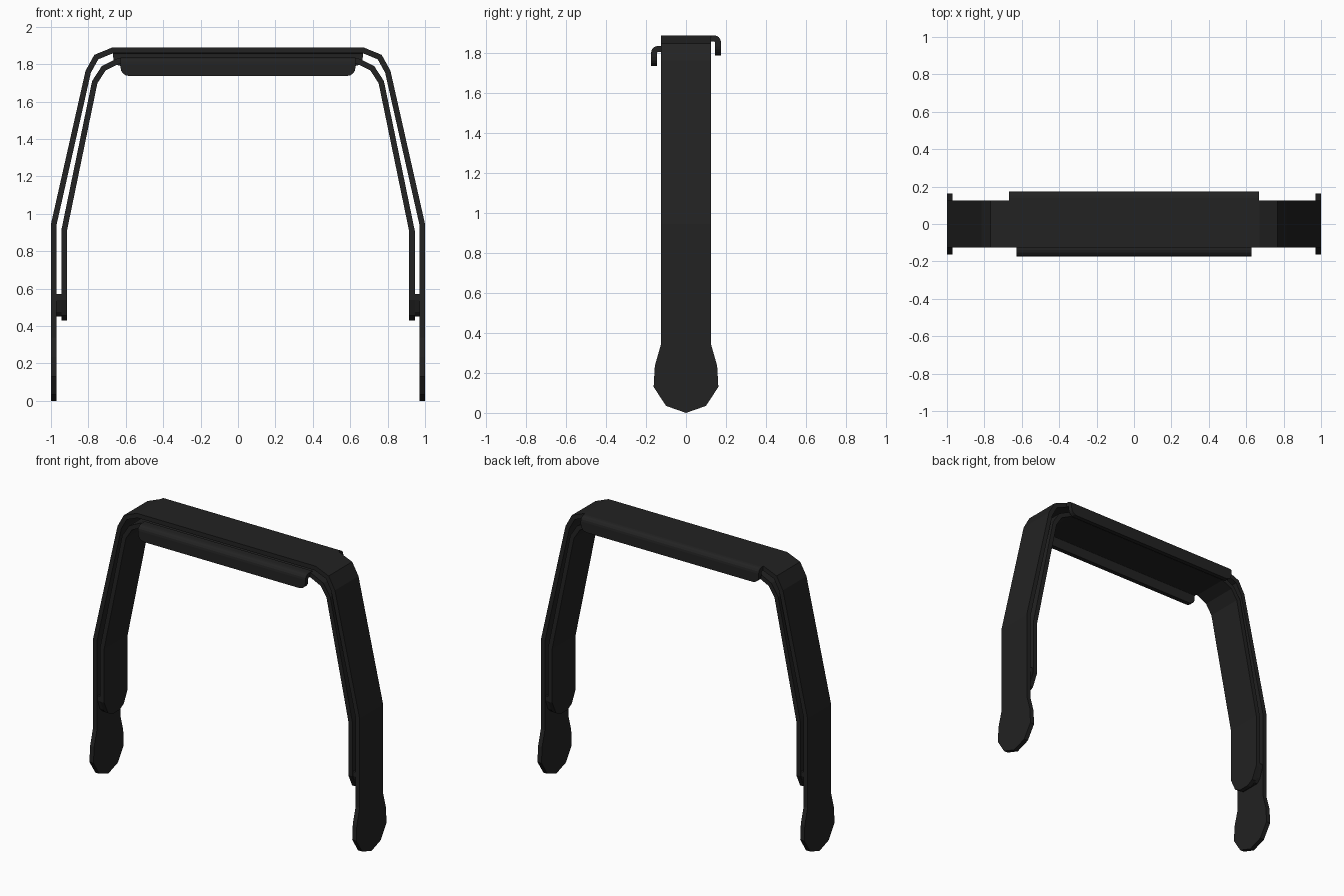
import bpy, bmesh, math
from mathutils import Vector

if "Cube" in bpy.data.objects:
    bpy.data.objects.remove(bpy.data.objects["Cube"])

black = bpy.data.materials.new("matte black")
black.diffuse_color = (0.016, 0.016, 0.016, 1)
black.use_nodes = True
black.node_tree.nodes["Principled BSDF"].inputs["Base Color"].default_value = black.diffuse_color
T = 0.03  # sheet thickness


def sheet(name, rows, thickness=T):
    """Skin a strip through pairs of edge points, thickened away from its outer side."""
    bm = bmesh.new()
    pairs = [(bm.verts.new(a), bm.verts.new(b)) for a, b in rows]
    for (a0, b0), (a1, b1) in zip(pairs, pairs[1:]):
        bm.faces.new((a0, a1, b1, b0))
    bmesh.ops.remove_doubles(bm, verts=bm.verts, dist=1e-5)
    me = bpy.data.meshes.new(name)
    bm.to_mesh(me)
    bm.free()
    me.materials.append(black)
    ob = bpy.data.objects.new(name, me)
    bpy.context.collection.objects.link(ob)
    mod = ob.modifiers.new("thickness", 'SOLIDIFY')
    mod.thickness = thickness
    mod.offset = -1
    mod.use_even_offset = True
    return ob


def arch(name, half):
    """Strap from the left foot over the top to the right foot; half = (x, z, half width)."""
    path = [(-x, z, w) for x, z, w in half] + [(x, z, w) for x, z, w in reversed(half)]
    return sheet(name, [((x, -w, z), (x, w, z)) for x, z, w in path])


def lip(name, side, top, half_x):
    """Flange that bends over the edge of a strap; side is -1 front, +1 back."""
    r, out = 0.035, 0.175
    prof = [(0.10, top, half_x)]
    for i in range(5):                       # rounded bend
        a = math.radians(90 - 22.5 * i)
        prof.append((out - r + r * math.cos(a), top - r + r * math.sin(a), half_x))
    c = 0.045                                # rounded lower corners
    for i in range(5):
        a = math.radians(22.5 * i)
        prof.append((out, top - 0.10 + c - c * math.sin(a), half_x - c + c * math.cos(a)))
    ob = sheet(name, [((side * h, side * y, z), (-side * h, side * y, z)) for y, z, h in prof])
    return ob


W = 0.126
# Outer strap with rounded feet
arch("outer_strap", [(1.0, 0, 0), (1.0, 0.035, 0.10), (1.0, 0.13, 0.162), (1.0, 0.235, 0.156),
                     (1.0, 0.34, W), (1.0, 0.945, W), (0.815, 1.765, W),
                     (0.768, 1.85, W), (0.67, 1.89, W)])

# Inner strap with chamfered ends
arch("inner_strap", [(0.945, 0.43, 0.04), (0.945, 0.455, 0.085), (0.945, 0.54, W),
                     (0.945, 0.91, W), (0.78, 1.71, W), (0.728, 1.79, W), (0.64, 1.833, W)])

# Flanges along the top bar
lip("back_lip", 1, 1.89, 0.667)
lip("front_lip", -1, 1.837, 0.628)

# Spacers joining the two straps
for s, label in ((-1, "left"), (1, "right")):
    rows = [(0.45, 0.07), (0.475, 0.095), (0.54, 0.12), (0.57, 0.12)]
    sheet(label + "_spacer",
          [((s * 0.975, -s * -w, z), (s * 0.975, s * -w, z)) for z, w in rows], 0.035)
